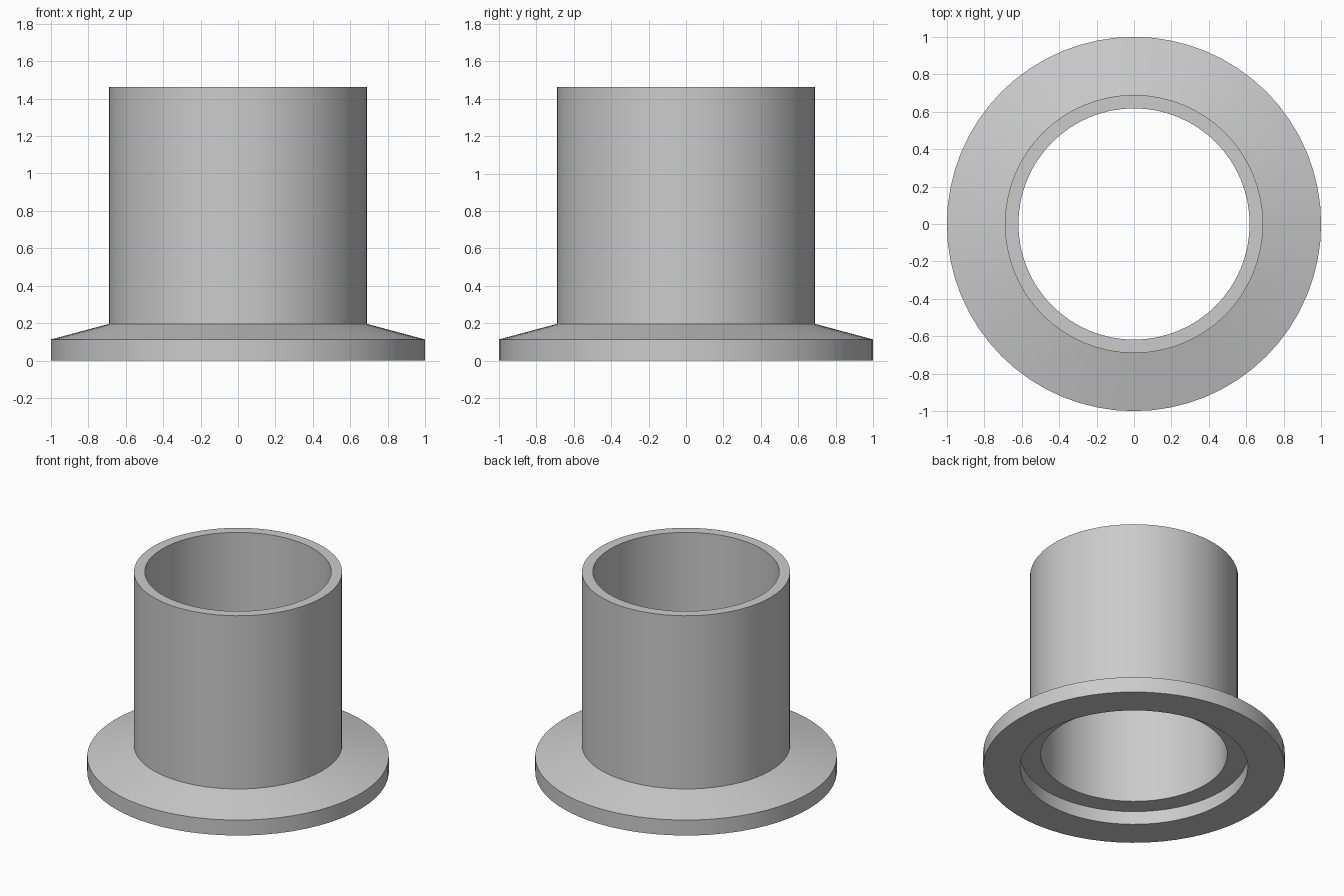
import bpy
import bmesh
from math import radians, tau
from mathutils import Vector

cube = bpy.data.objects.get("Cube")
if cube:
    bpy.data.objects.remove(cube, do_unlink=True)

# Main dimensions
FLANGE_R, TUBE_R, BORE_R, RECESS_R = 1.0, 0.69, 0.618, 0.755
RIM_H, CONE_H, TOTAL_H, RECESS_H = 0.113, 0.196, 1.463, 0.097
SEGMENTS = 64

# Plain metal colour
metal = bpy.data.materials.new("light_grey_metal")
metal.use_nodes = True
grey = (0.6, 0.6, 0.6, 1.0)
metal.diffuse_color = grey
metal.node_tree.nodes["Principled BSDF"].inputs["Base Color"].default_value = grey


def lathe(name, profile, material):
    """Revolve a closed (radius, height) profile around the z axis."""
    bm = bmesh.new()
    verts = [bm.verts.new(Vector((r, 0, z))) for r, z in profile]
    edges = [bm.edges.new((a, b)) for a, b in zip(verts, verts[1:] + verts[:1])]
    bmesh.ops.spin(bm, geom=verts + edges, cent=(0, 0, 0), axis=(0, 0, 1),
                   angle=tau, steps=SEGMENTS, use_merge=True)
    bmesh.ops.remove_doubles(bm, verts=bm.verts, dist=1e-4)
    bmesh.ops.recalc_face_normals(bm, faces=bm.faces)
    mesh = bpy.data.meshes.new(name)
    bm.to_mesh(mesh)
    bm.free()
    mesh.materials.append(material)
    obj = bpy.data.objects.new(name, mesh)
    bpy.context.collection.objects.link(obj)
    return obj


# Tube with sloped flange, through bore and recessed underside
flange = lathe("flanged_tube", [
    (RECESS_R, 0), (FLANGE_R, 0), (FLANGE_R, RIM_H),
    (TUBE_R, CONE_H), (TUBE_R, TOTAL_H), (BORE_R, TOTAL_H),
    (BORE_R, RECESS_H), (RECESS_R, RECESS_H),
], metal)

bpy.ops.object.select_all(action="DESELECT")
flange.select_set(True)
bpy.context.view_layer.objects.active = flange
bpy.ops.object.shade_smooth_by_angle(angle=radians(30))
